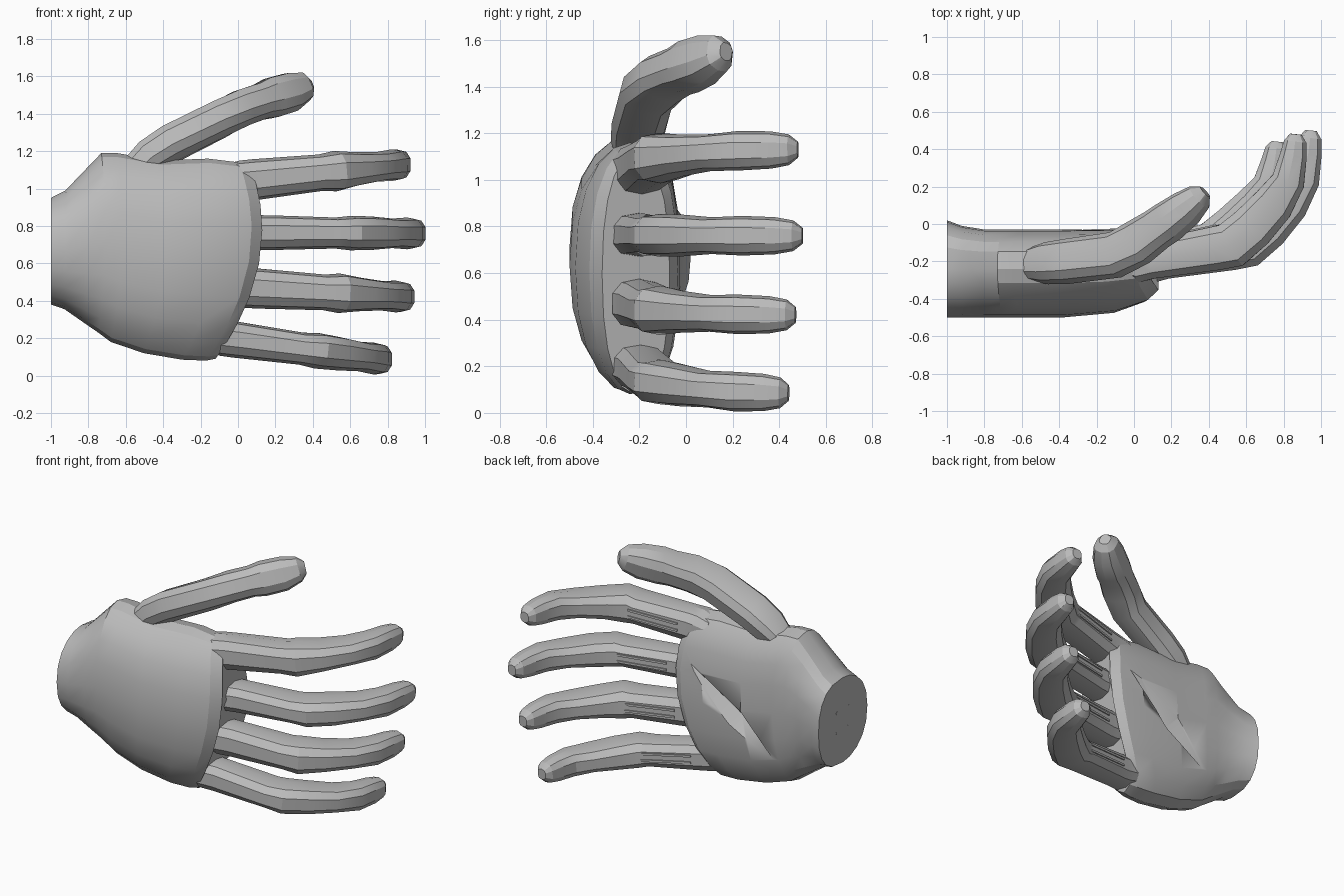
import bpy, bmesh, math
from mathutils import Vector, Euler

if "Cube" in bpy.data.objects:
    bpy.data.objects.remove(bpy.data.objects["Cube"])

grey = bpy.data.materials.new("matte_grey")
grey.use_nodes = True
grey.diffuse_color = (0.5, 0.5, 0.5, 1)
grey.node_tree.nodes["Principled BSDF"].inputs["Base Color"].default_value = (0.5, 0.5, 0.5, 1)


def power(v, e):
    return math.copysign(abs(v) ** e, v)


def finish(name, bm, angle=25):
    bmesh.ops.recalc_face_normals(bm, faces=bm.faces)
    mesh = bpy.data.meshes.new(name)
    bm.to_mesh(mesh)
    bm.free()
    mesh.materials.append(grey)
    ob = bpy.data.objects.new(name, mesh)
    bpy.context.collection.objects.link(ob)
    bpy.ops.object.select_all(action="DESELECT")
    ob.select_set(True)
    bpy.context.view_layer.objects.active = ob
    bpy.ops.object.shade_smooth_by_angle(angle=math.radians(angle))
    return ob


def loft(name, rings, angle=25):
    """Skin a list of equal point rings and cap both ends."""
    bm = bmesh.new()
    loops = [[bm.verts.new(p) for p in ring] for ring in rings]
    n = len(loops[0])
    for a, b in zip(loops, loops[1:]):
        for i in range(n):
            bm.faces.new((a[i], a[(i + 1) % n], b[(i + 1) % n], b[i]))
    bm.faces.new(loops[0])
    bm.faces.new(loops[-1])
    return finish(name, bm, angle)


def digit(name, stations, sides=10, roll=0):
    """Sweep a rounded, slightly boxy section: centre, half depth, half width."""
    centres = [Vector(s[:3]) for s in stations]
    rings = []
    for i, (c, s) in enumerate(zip(centres, stations)):
        t = (centres[min(i + 1, len(centres) - 1)] - centres[max(i - 1, 0)]).normalized()
        up = (Vector((0, 0, 1)) - t * t.z).normalized()
        side = up * math.cos(roll) + up.cross(t) * math.sin(roll)
        depth = side.cross(t)
        ring = []
        for k in range(sides):
            a = math.tau * (k + 0.5) / sides
            ring.append(c + depth * s[3] * power(math.cos(a), 0.8) + side * s[4] * power(math.sin(a), 0.75))
        rings.append(ring)
    return loft(name, rings)


# Palm shell: domed back of the hand, flatter palm, curved knuckle edge
def knuckle_edge(z):
    if z < 0.78:
        return 0.13 - 0.25 * ((0.78 - z) / 0.69) ** 2
    return 0.13 - 0.05 * ((z - 0.78) / 0.3) ** 2


palm_stations = [  # fraction of length, bottom, top, front, back
    (0, 0.38, 0.95, -0.5, 0.02),
    (0.07, 0.355, 0.99, -0.5, -0.01),
    (0.18, 0.28, 1.11, -0.5, -0.03),
    (0.26, 0.23, 1.19, -0.5, -0.03),
    (0.34, 0.18, 1.19, -0.5, -0.03),
    (0.55, 0.12, 1.15, -0.5, -0.03),
    (0.8, 0.085, 1.16, -0.475, -0.025),
    (0.95, 0.08, 1.14, -0.415, -0.035),
    (1, 0.09, 1.1, -0.36, -0.07),
]
rings = []
for t, low, high, front, back in palm_stations:
    ring = []
    for k in range(20):
        a = math.tau * k / 20
        c, s = math.cos(a), math.sin(a)
        z = (low + high) / 2 + (high - low) / 2 * power(c, 0.87)
        y = -0.24 + (back + 0.24 if s > 0 else -0.24 - front) * power(s, 0.7 if s > 0 else 1.05)
        ring.append((-1 + t * (1 + knuckle_edge(z)), y, z))
    rings.append(ring)
palm = loft("palm", rings, 22)

# Diagonal crease across the palm
bm = bmesh.new()
bmesh.ops.create_uvsphere(bm, u_segments=4, v_segments=2, radius=1)
bmesh.ops.scale(bm, vec=(0.52, 0.08, 0.07), verts=bm.verts)
bmesh.ops.rotate(bm, matrix=Euler((0, -math.radians(39), 0)).to_matrix(), verts=bm.verts)
bmesh.ops.translate(bm, vec=(-0.34, -0.03, 0.58), verts=bm.verts)
cutter = finish("palm_crease_cutter", bm)
cutter.hide_render = True
cutter.hide_viewport = True
crease = palm.modifiers.new("crease", "BOOLEAN")
crease.operation = "DIFFERENCE"
crease.object = cutter
crease.solver = "EXACT"

# Four small screw heads on the wrist face
bm = bmesh.new()
for y in (-0.3, -0.18):
    for z in (0.6, 0.73):
        made = bmesh.ops.create_cone(bm, cap_ends=True, segments=10, radius1=0.013, radius2=0.013, depth=0.006)
        bmesh.ops.rotate(bm, matrix=Euler((0, math.pi / 2, 0)).to_matrix(), verts=made["verts"])
        bmesh.ops.translate(bm, vec=(-0.998, y, z), verts=made["verts"])
finish("wrist_screws", bm)

# Fingers share one curled profile: x, y, half depth, half width
profile = [
    (0.0, -0.19, 0.09, 0.08),
    (0.1, -0.205, 0.115, 0.093),
    (0.17, -0.19, 0.107, 0.093),
    (0.52, -0.13, 0.122, 0.083),
    (0.6, -0.113, 0.13, 0.092),
    (0.71, -0.02, 0.125, 0.09),
    (0.825, 0.11, 0.115, 0.079),
    (0.905, 0.24, 0.093, 0.085),
    (0.932, 0.38, 0.075, 0.08),
    (0.942, 0.46, 0.062, 0.066),
    (0.946, 0.5, 0.032, 0.035),
]
fingers = [  # name, x shift, base height, tip height, curl reach, base widening
    ("index", -0.08, 1.03, 1.13, 0.96, 1.18),
    ("middle", 0, 0.765, 0.76, 1, 1),
    ("ring", -0.06, 0.475, 0.42, 0.94, 1.15),
    ("little", -0.18, 0.215, 0.085, 0.88, 1.04),
]
for name, shift, z0, z1, reach, widen in fingers:
    def height(x):
        return z0 + (z1 - z0) * x / 0.95
    digit(name + "_finger", [(x + shift, y * reach if y > 0 else y, height(x), d,
                              w * (widen if x < 0.65 else 1)) for x, y, d, w in profile])
    # Raised rails on the palm side of the lower finger
    for offset in (-0.022, 0.022):
        digit(name + "_finger_rail", [(x + shift, y, height(x) + offset, 0.012, 0.009)
                                      for x, y in ((0.2, -0.08), (0.52, -0.011))], 4)

# Thumb, rolled towards the palm
digit("thumb", [
    (-0.57, -0.22, 1.08, 0.08, 0.08),
    (-0.47, -0.21, 1.17, 0.11, 0.095),
    (-0.36, -0.2, 1.24, 0.118, 0.1),
    (-0.1, -0.165, 1.37, 0.122, 0.1),
    (0.02, -0.1, 1.43, 0.122, 0.1),
    (0.12, -0.03, 1.465, 0.11, 0.098),
    (0.18, 0.01, 1.485, 0.108, 0.11),
    (0.28, 0.085, 1.515, 0.095, 0.107),
    (0.35, 0.145, 1.542, 0.072, 0.08),
    (0.38, 0.172, 1.55, 0.035, 0.04),
], roll=math.radians(20))
